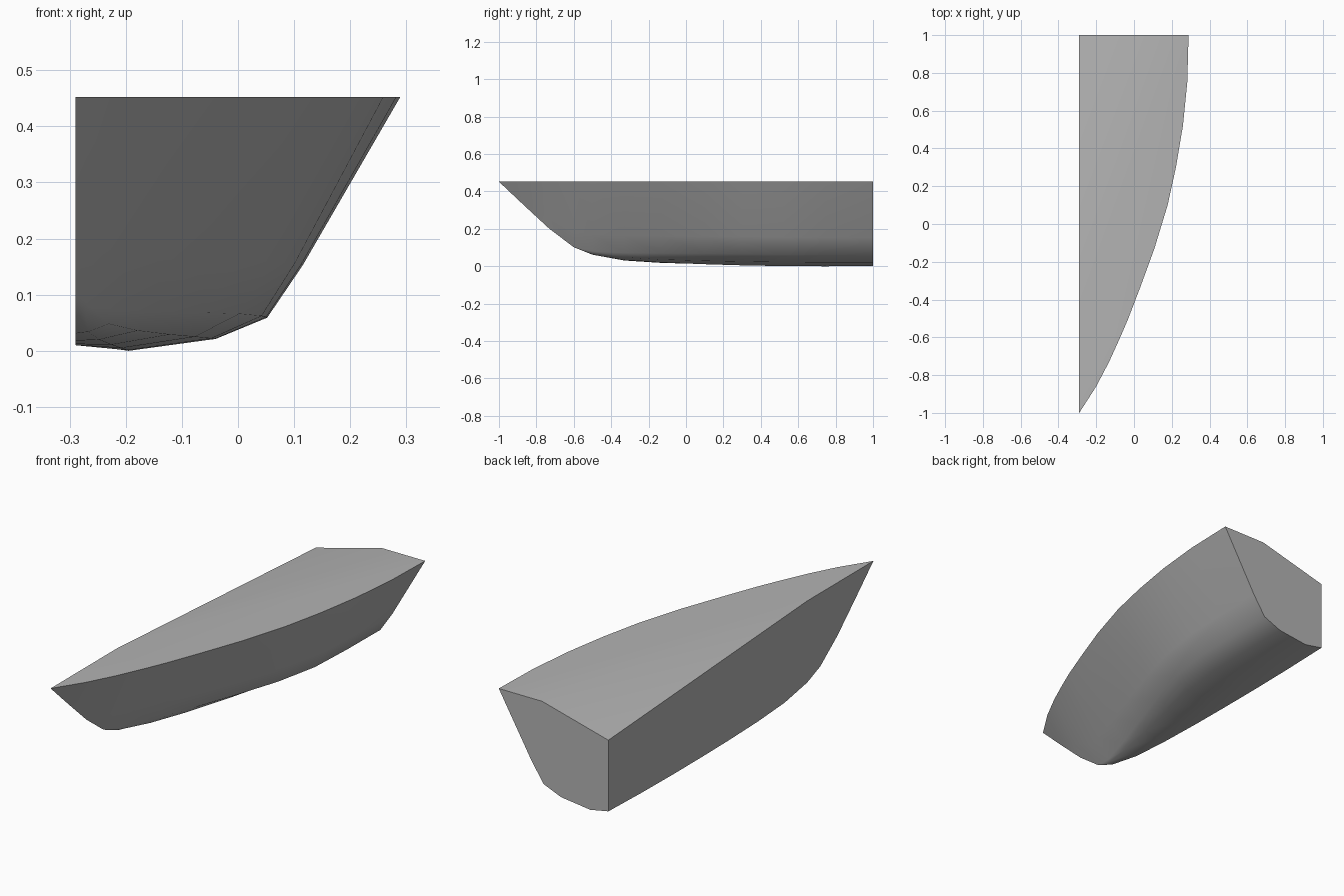
import bpy, bmesh, math
from mathutils import Vector

cube = bpy.data.objects.get("Cube")
if cube:
    bpy.data.objects.remove(cube, do_unlink=True)

CENTRE = -0.29    # flat centre plane of the half hull
SHEER = 0.452     # height of the outer deck edge

# One material for the whole hull
grey = bpy.data.materials.new("hull_grey")
grey.use_nodes = True
colour = (0.45, 0.45, 0.45, 1)
grey.diffuse_color = colour
grey.node_tree.nodes["Principled BSDF"].inputs["Base Color"].default_value = colour

# Stations: y, sheer x, chine x, chine z, outer bottom z, inner bottom z, keel z
STATIONS = [
    (-1.00, -0.290, -0.29, 0.452, 0.452, 0.452, 0.452),
    (-0.86, -0.200, -0.29, 0.320, 0.320, 0.320, 0.320),
    (-0.73, -0.132, -0.29, 0.200, 0.200, 0.200, 0.200),
    (-0.60, -0.073, -0.29, 0.102, 0.102, 0.102, 0.102),
    (-0.50, -0.030, -0.265, 0.080, 0.070, 0.064, 0.062),
    (-0.33, 0.035, -0.208, 0.072, 0.048, 0.034, 0.031),
    (-0.13, 0.108, -0.138, 0.070, 0.036, 0.020, 0.018),
    (0.10, 0.178, -0.060, 0.068, 0.029, 0.011, 0.012),
    (0.30, 0.222, 0.002, 0.066, 0.025, 0.005, 0.010),
    (0.52, 0.259, 0.042, 0.062, 0.022, 0.001, 0.010),
    (0.75, 0.282, 0.050, 0.060, 0.021, 0.000, 0.013),
    (1.00, 0.289, 0.052, 0.059, 0.021, 0.002, 0.020),
]


def section(y, xs, xc, zc, z1, z2, zk):
    """Half cross-section from the deck edge down to the keel."""
    w = xc - CENTRE
    bulge = 0.007 if w > 0 else 0
    mid = (xs + (xc - xs) * 0.76 + bulge, y, SHEER + (zc - SHEER) * 0.76)
    return [(xs, y, SHEER), mid, (xc, y, zc),
            (CENTRE + w * 0.73, y, z1), (CENTRE + w * 0.28, y, z2),
            (CENTRE, y, zk)]


bm = bmesh.new()
rows = [[bm.verts.new(p) for p in section(*s)] for s in STATIONS]

# Outer skin
for a, b in zip(rows, rows[1:]):
    for i in range(5):
        bm.faces.new((a[i], a[i + 1], b[i + 1], b[i]))

# Flat deck, with the inner stern corner sloping down
deck_front = bm.verts.new((CENTRE, -0.5, SHEER))
deck_stern = bm.verts.new((0.06, 1, SHEER))
low_corner = bm.verts.new((CENTRE, 1, 0.36))
bm.faces.new([r[0] for r in rows] + [deck_stern, deck_front])
bm.faces.new((deck_front, deck_stern, low_corner))

# Transom and centre plane
bm.faces.new(rows[-1] + [low_corner, deck_stern])
bm.faces.new([r[5] for r in rows] + [low_corner, deck_front])

# Merge the collapsed bow points and tidy up
bmesh.ops.remove_doubles(bm, verts=bm.verts, dist=0.0005)
bmesh.ops.recalc_face_normals(bm, faces=bm.faces)

mesh = bpy.data.meshes.new("half_hull")
bm.to_mesh(mesh)
bm.free()
mesh.materials.append(grey)
hull = bpy.data.objects.new("half_hull", mesh)
bpy.context.collection.objects.link(hull)

# Smooth chines, sharp deck edge, transom and centre plane
bpy.ops.object.select_all(action='DESELECT')
hull.select_set(True)
bpy.context.view_layer.objects.active = hull
bpy.ops.object.shade_smooth_by_angle(angle=math.radians(45))
